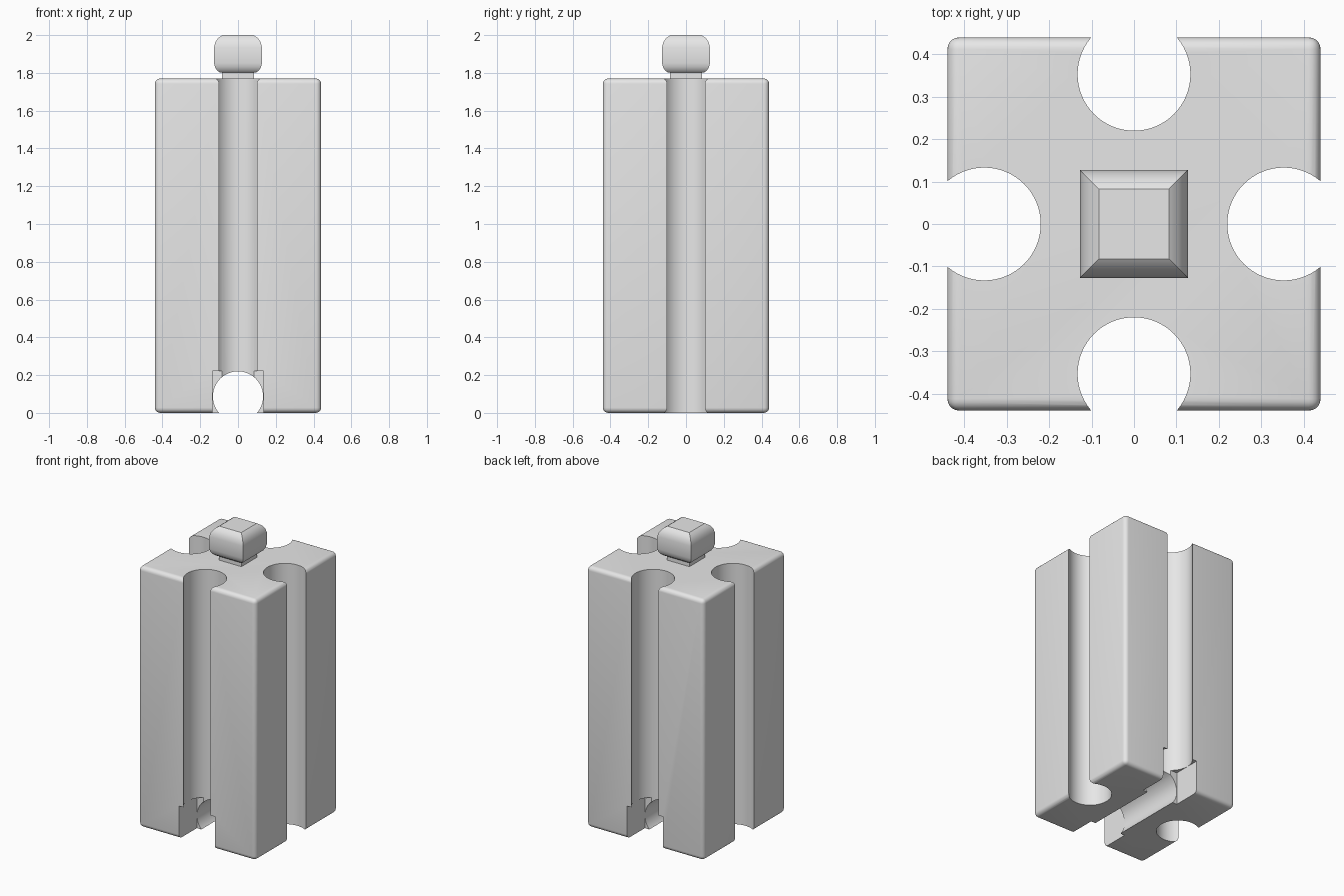
import bpy, bmesh, math
from mathutils import Matrix

HALF, HEIGHT = 0.44, 1.77      # block half width and height
R, OFFSET = 0.133, 0.353       # groove radius and distance from the axis

if "Cube" in bpy.data.objects:
    bpy.data.objects.remove(bpy.data.objects["Cube"], do_unlink=True)

grey = bpy.data.materials.new("plain grey")
grey.use_nodes = True
grey.diffuse_color = (0.8, 0.8, 0.8, 1)
grey.node_tree.nodes["Principled BSDF"].inputs["Base Color"].default_value = (0.8, 0.8, 0.8, 1)


def finish(name, bm):
    bmesh.ops.recalc_face_normals(bm, faces=bm.faces)
    mesh = bpy.data.meshes.new(name)
    bm.to_mesh(mesh)
    bm.free()
    obj = bpy.data.objects.new(name, mesh)
    bpy.context.collection.objects.link(obj)
    mesh.materials.append(grey)
    return obj


def box(name, x, y, z0, z1):
    bm = bmesh.new()
    scale = Matrix.Diagonal((2 * x, 2 * y, z1 - z0, 1))
    bmesh.ops.create_cube(bm, size=1, matrix=Matrix.Translation((0, 0, (z0 + z1) / 2)) @ scale)
    return finish(name, bm)


def rod(name, depth, matrix):
    bm = bmesh.new()
    bmesh.ops.create_cone(bm, cap_ends=True, segments=64, radius1=R, radius2=R,
                          depth=depth, matrix=matrix)
    return finish(name, bm)


def activate(obj):
    bpy.ops.object.select_all(action='DESELECT')
    obj.select_set(True)
    bpy.context.view_layer.objects.active = obj


def cut(obj, cutter):
    cutter.hide_render = True
    mod = obj.modifiers.new("cut", 'BOOLEAN')
    mod.operation, mod.solver, mod.object = 'DIFFERENCE', 'EXACT', cutter
    activate(obj)
    bpy.ops.object.modifier_apply(modifier=mod.name)
    bpy.data.objects.remove(cutter, do_unlink=True)


# Block with rounded outer edges
block = box("block", HALF, HALF, 0, HEIGHT)
bevel = block.modifiers.new("rounding", 'BEVEL')
bevel.width, bevel.segments = 0.028, 5
activate(block)
bpy.ops.object.modifier_apply(modifier=bevel.name)

# Four upright grooves
for i in range(4):
    a = i * math.pi / 2
    place = Matrix.Translation((OFFSET * math.cos(a), OFFSET * math.sin(a), HEIGHT / 2))
    cut(block, rod("groove_cutter", 2.2, place))

# Round tunnel under the block, with a square pocket at each end
lie = Matrix.Translation((0, 0, HALF - OFFSET)) @ Matrix.Rotation(math.pi / 2, 4, 'X')
cut(block, rod("tunnel_cutter", 1.2, lie))
for side in (-1, 1):
    pocket = box("pocket_cutter", R + 0.001, 0.15, -0.1, 0.222)
    pocket.data.transform(Matrix.Translation((0, side * 0.4, 0)))
    cut(block, pocket)

# Square peg: neck and bulging head, stacked from (half width, height) rings
profile = [(0.085, HEIGHT - 0.02), (0.085, 1.803), (0.098, 1.803), (0.112, 1.814),
           (0.122, 1.831), (0.127, 1.852), (0.127, 1.935), (0.12, 1.962),
           (0.105, 1.984), (0.083, 2.0)]
bm = bmesh.new()
rings = [[bm.verts.new((sx * w, sy * w, z)) for sx, sy in ((-1, -1), (1, -1), (1, 1), (-1, 1))]
         for w, z in profile]
for low, high in zip(rings, rings[1:]):
    for i in range(4):
        j = (i + 1) % 4
        bm.faces.new((low[i], low[j], high[j], high[i]))
bm.faces.new(rings[0][::-1])
bm.faces.new(rings[-1])
peg = finish("top_peg", bm)

for obj in (block, peg):
    activate(obj)
    bpy.ops.object.shade_smooth_by_angle(angle=math.radians(30))
